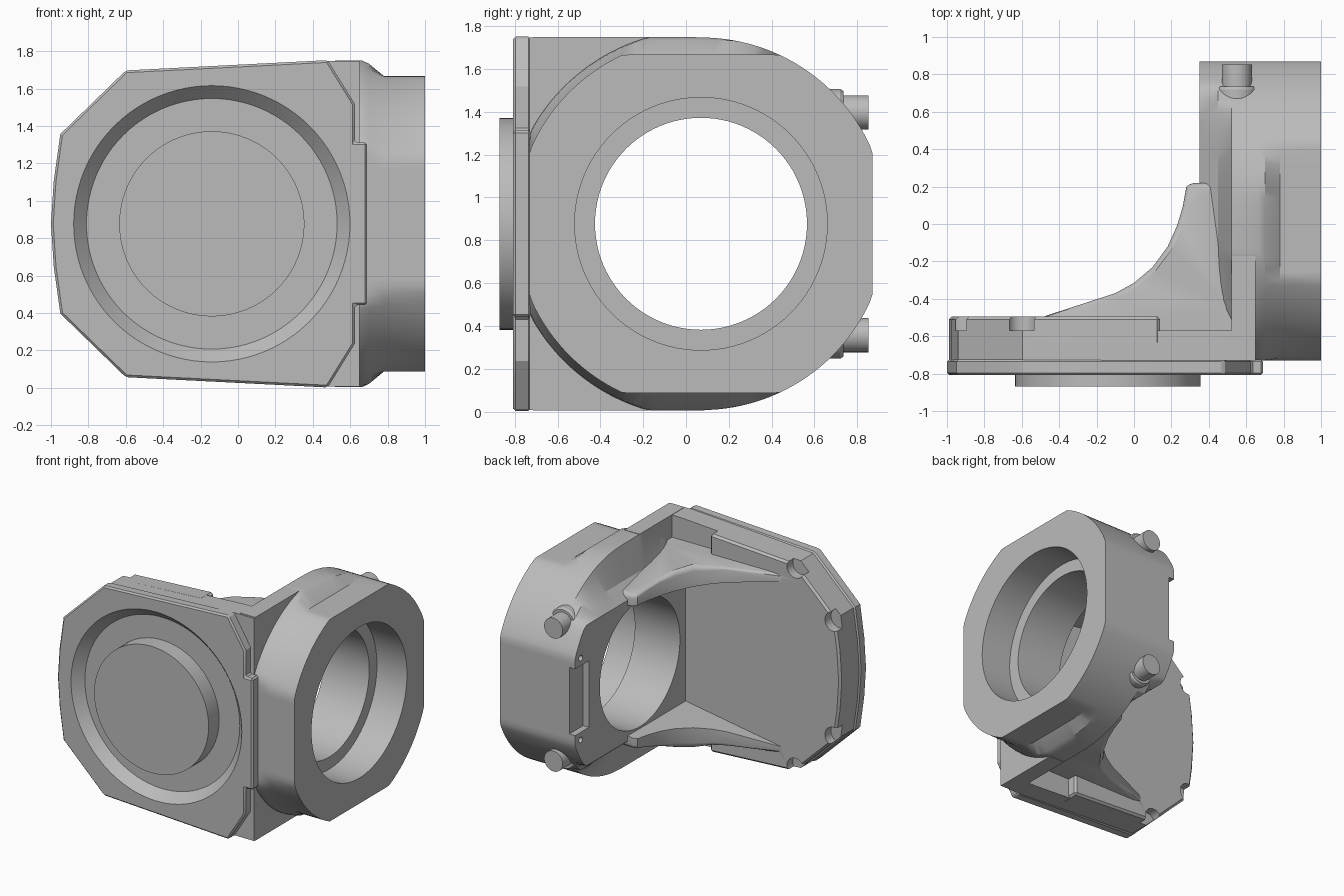
import bpy
import bmesh
from math import sin, cos, pi, radians

if "Cube" in bpy.data.objects:
    bpy.data.objects.remove(bpy.data.objects["Cube"])

MID = 0.877   # height of the symmetry plane
AXIS_Y = 0.07  # depth of the side bore
AXIS_X = -0.14  # centre of the front disc

grey = bpy.data.materials.new("cast_grey")
grey.use_nodes = True
grey.diffuse_color = (0.5, 0.5, 0.5, 1)
grey.node_tree.nodes["Principled BSDF"].inputs["Base Color"].default_value = (0.5, 0.5, 0.5, 1)


def activate(ob):
    bpy.ops.object.select_all(action="DESELECT")
    ob.select_set(True)
    bpy.context.view_layer.objects.active = ob


def loft(name, rings):
    """Closed solid through rings of equal point count."""
    bm = bmesh.new()
    loops = [[bm.verts.new(p) for p in ring] for ring in rings]
    n = len(loops[0])
    for a, b in zip(loops, loops[1:]):
        for i in range(n):
            j = (i + 1) % n
            bm.faces.new((a[i], a[j], b[j], b[i]))
    bm.faces.new(loops[0])
    bm.faces.new(loops[-1])
    bmesh.ops.recalc_face_normals(bm, faces=bm.faces)
    mesh = bpy.data.meshes.new(name)
    bm.to_mesh(mesh)
    bm.free()
    mesh.materials.append(grey)
    ob = bpy.data.objects.new(name, mesh)
    bpy.context.collection.objects.link(ob)
    return ob


def apply(ob, kind, **settings):
    mod = ob.modifiers.new("edit", kind)
    for key, value in settings.items():
        setattr(mod, key, value)
    activate(ob)
    bpy.ops.object.modifier_apply(modifier=mod.name)


def combine(ob, other, operation):
    apply(ob, "BOOLEAN", object=other, operation=operation, solver="EXACT")
    bpy.data.objects.remove(other)


def bevel(ob, width, segments=1):
    apply(ob, "BEVEL", width=width, segments=segments, limit_method="ANGLE", angle_limit=radians(40))


def xz(points, y):
    return [(x, y, z + MID) for x, z in points]


def disc_y(name, x, z, steps, n=64):
    """Turned part along y from (y, radius) steps."""
    return loft(name, [xz([(x + r * cos(2 * pi * i / n), z + r * sin(2 * pi * i / n))
                           for i in range(n)], y) for y, r in steps])


def disc_x(name, y, z, steps, n=96):
    """Turned part along x from (x, radius) steps."""
    return loft(name, [[(x, y + r * cos(2 * pi * i / n), MID + z + r * sin(2 * pi * i / n))
                        for i in range(n)] for x, r in steps])


def flat_circle(x, r_back, r_front, back, front, half, n=144):
    """Circle in the yz plane with flats at the back, front, top and bottom."""
    ring = []
    for i in range(n):
        c, s = cos(2 * pi * i / n), sin(2 * pi * i / n)
        r, flat = (r_back, back) if c > 0 else (r_front, front)
        r = min(r, flat / max(abs(c), 0.001), half / max(abs(s), 0.001))
        ring.append((x, AXIS_Y + r * c, MID + r * s))
    return ring


def box(name, x, y, z):
    return loft(name, [[(x[0], y[0], k), (x[1], y[0], k), (x[1], y[1], k), (x[0], y[1], k)] for k in z])


def mirrored(half):
    """Full outline from an upper half given left to right."""
    return half + [(x, -z) for x, z in reversed(half) if z > 0]


# Front plate outlines
left = [(-1.0, 0), (-0.985, 0.23), (-0.95, 0.48), (-0.6, 0.82)]
inset = [(-0.99, 0), (-0.975, 0.23), (-0.94, 0.475), (-0.595, 0.81)]
lip_shape = mirrored(left + [(0.48, 0.875), (0.625, 0.64), (0.625, 0.435), (0.69, 0.435)])
body_shape = mirrored(inset + [(0.45, 0.87), (0.65, 0.87)])
back_shape = mirrored(inset + [(0.14, 0.853)])

# Front lip with its tapered recess
lip = loft("front_lip", [xz(lip_shape, -0.808), xz(lip_shape, -0.724)])
bevel(lip, 0.012)
combine(lip, disc_y("recess", AXIS_X, 0, [(-0.82, 0.75), (-0.735, 0.67)], 96), "DIFFERENCE")
disc = disc_y("front_disc", AXIS_X, 0, [(-0.74, 0.495), (-0.87, 0.495)], 96)

# Housing: plate body, with a raised back step
housing = loft("housing", [xz(body_shape, -0.73), xz(body_shape, -0.57)])
step = loft("step", [xz(back_shape, -0.65), xz(back_shape, -0.495)])
bevel(step, 0.016)
combine(housing, step, "UNION")

# Bolt notches around the rear edge of the plate
for x, z in ((-0.93, 0.45), (-0.6, 0.78)):
    for s in (1, -1):
        combine(housing, disc_y("notch", x, s * z, [(-0.57, 0.075), (-0.4, 0.075)], 32), "DIFFERENCE")

# Corner block joining the plate to the side body
combine(housing, box("corner", (0.52, 0.65), (-0.715, -0.17), (MID - 0.873, MID + 0.873)), "UNION")

# Side body, flared from the inner rim and tapered to the outer collar
side = loft("side", [
    flat_circle(0.35, 0.87, 0.87, 0.80, 0.57, 0.55),
    flat_circle(0.45, 0.87, 0.88, 0.80, 0.60, 0.64),
    flat_circle(0.52, 0.87, 0.905, 0.80, 0.80, 0.872),
    flat_circle(0.665, 0.87, 0.905, 0.80, 0.80, 0.872),
    flat_circle(0.70, 0.87, 0.9, 0.80, 0.80, 0.856),
    flat_circle(0.78, 0.87, 0.87, 0.80, 0.80, 0.79),
    flat_circle(1.0, 0.87, 0.87, 0.80, 0.80, 0.79)])
combine(housing, side, "UNION")

# Curved gusset, lower than the corner rim and narrowing towards the bore
curve = [(-0.5, -0.5), (-0.1, -0.37), (0.0, -0.315), (0.1, -0.23), (0.18, -0.12), (0.23, -0.01),
         (0.26, 0.09), (0.28, 0.2), (0.3, 0.22), (0.6, 0.22), (0.6, -0.6), (-0.5, -0.6)]
gusset = loft("gusset", [[(x, y, MID + h * (1 - 0.35 * max(0, y + 0.2))) for x, y in curve]
                         for h in (-0.7, 0.7)])
bevel(gusset, 0.03, 3)
combine(housing, gusset, "UNION")

# Bosses behind the bolts
for s in (1, -1):
    combine(housing, disc_y("boss", 0.55, s * 0.52, [(0.3, 0.11), (0.72, 0.11), (0.735, 0.1)], 40), "UNION")

# Flared cavity between the ribs
opening = [(0.35, 0.51), (-0.5, 0.65), (-0.7, 0.68)]
opening += [(x, -z) for x, z in reversed(opening)]
combine(housing, loft("cavity", [xz(opening, -0.495), xz(opening, 0.3)]), "DIFFERENCE")

# Stepped side bore
combine(housing, disc_x("bore", AXIS_Y, 0, [(0.0, 0.495), (0.74, 0.495), (0.74, 0.59), (1.1, 0.59)]), "DIFFERENCE")

# Rear pads: slot between them and a small hole in each
combine(housing, box("slot", (0.3, 0.40), (0.70, 0.95), (MID - 0.26, MID + 0.26)), "DIFFERENCE")
for s in (1, -1):
    combine(housing, disc_x("pad_hole", 0.80, s * 0.32, [(0.3, 0.022), (0.42, 0.022)], 20), "DIFFERENCE")

# Bolts
bolts = [disc_y(name, 0.55, z, [(0.7, 0.08), (0.853, 0.08)], 40)
         for name, z in (("upper_bolt", 0.52), ("lower_bolt", -0.52))]

for ob in [lip, disc, housing] + bolts:
    activate(ob)
    bpy.ops.object.shade_smooth_by_angle(angle=radians(25))
